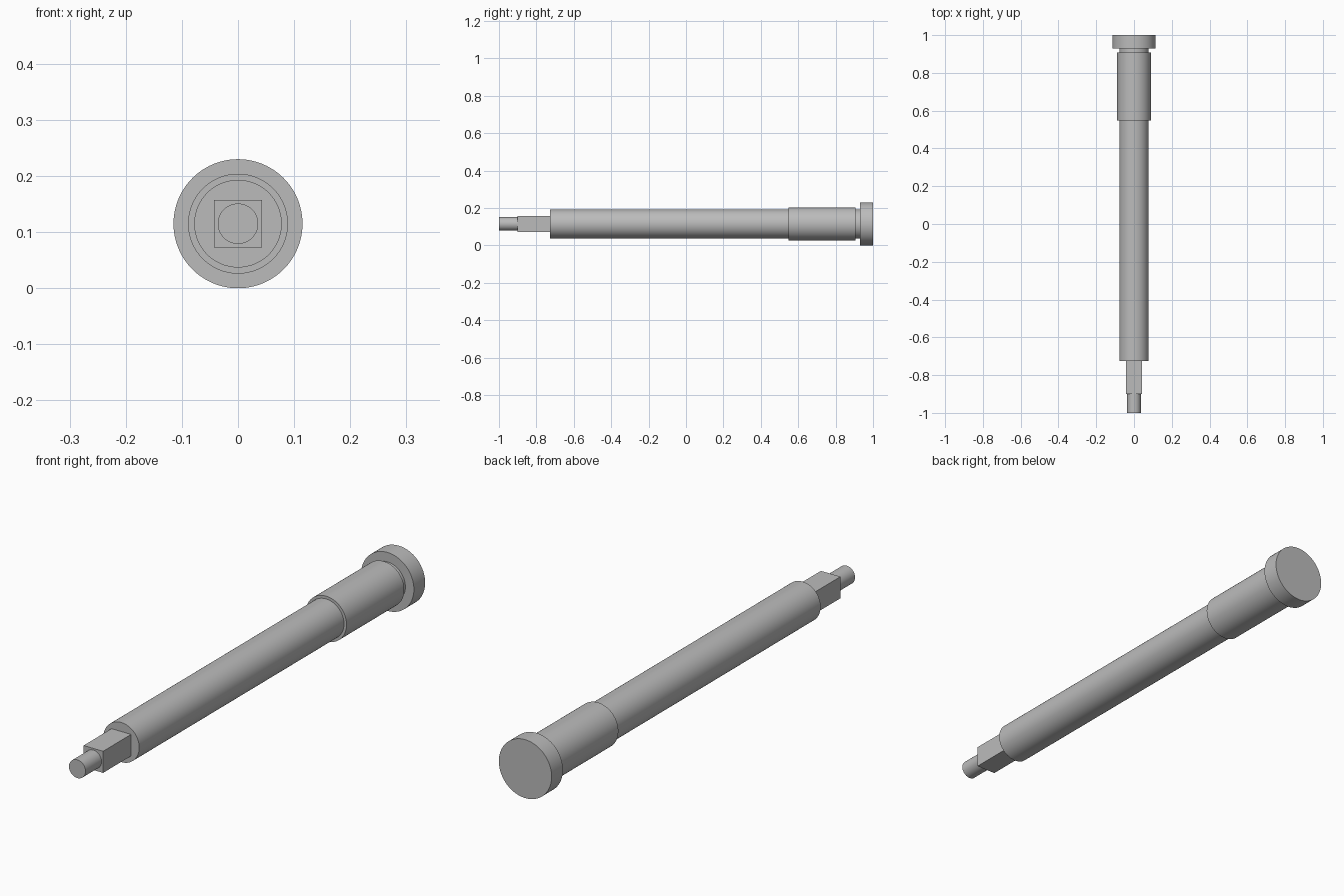
import bpy, math

cube = bpy.data.objects.get("Cube")
if cube:
    bpy.data.objects.remove(cube, do_unlink=True)

AXIS_Z = 0.115

steel = bpy.data.materials.new("plain_grey")
steel.use_nodes = True
colour = (0.5, 0.5, 0.5, 1)
steel.diffuse_color = colour
steel.node_tree.nodes["Principled BSDF"].inputs["Base Color"].default_value = colour


def finish(name):
    ob = bpy.context.object
    ob.name = ob.data.name = name
    ob.data.materials.append(steel)
    bpy.ops.object.transform_apply(location=False, rotation=True, scale=True)
    return ob


def rod(name, radius, y0, y1):
    """Round section lying along the y axis."""
    bpy.ops.mesh.primitive_cylinder_add(
        vertices=96, radius=radius, depth=y1 - y0,
        location=(0, (y0 + y1) / 2, AXIS_Z), rotation=(math.pi / 2, 0, 0))
    finish(name)
    bpy.ops.object.shade_smooth_by_angle(angle=math.radians(30))


# Round sections from the front tip to the rear head
rod("front_tip", 0.036, -1.0, -0.9)
rod("main_shaft", 0.078, -0.726, 0.548)
rod("rear_collar", 0.089, 0.548, 0.907)
rod("neck_groove", 0.078, 0.907, 0.93)
rod("rear_head", 0.115, 0.93, 1.0)

# Square drive between the tip and the shaft
y0, y1 = -0.9, -0.726
bpy.ops.mesh.primitive_cube_add(size=1, location=(0, (y0 + y1) / 2, AXIS_Z))
bpy.context.object.scale = (0.085, y1 - y0, 0.085)
finish("square_drive")
